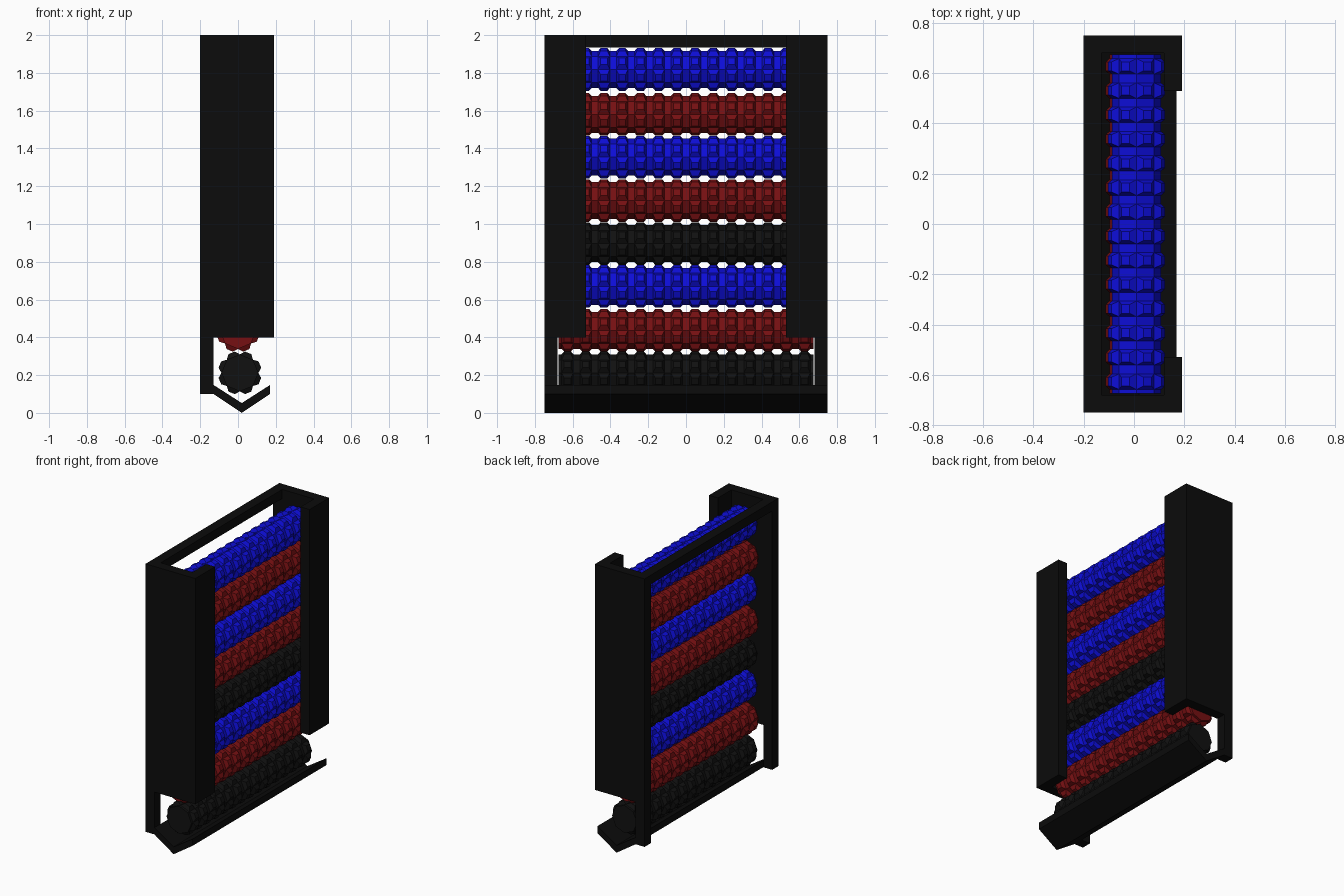
import bpy, bmesh, math
from mathutils import Vector

if "Cube" in bpy.data.objects:
    bpy.data.objects.remove(bpy.data.objects["Cube"])


def material(name, rgb):
    m = bpy.data.materials.new(name)
    m.diffuse_color = (*rgb, 1)
    m.use_nodes = True
    m.node_tree.nodes["Principled BSDF"].inputs["Base Color"].default_value = m.diffuse_color
    return m


FRAME = material("frame black", (0.0035, 0.0035, 0.0035))
BLACK = material("roller black", (0.0055, 0.0055, 0.0055))
BLUE = material("roller blue", (0.004, 0.004, 0.68))
RED = material("roller red", (0.18, 0.005, 0.006))


def finish(bm, name, mat):
    bmesh.ops.recalc_face_normals(bm, faces=bm.faces[:])
    me = bpy.data.meshes.new(name)
    bm.to_mesh(me)
    bm.free()
    me.materials.append(mat)
    ob = bpy.data.objects.new(name, me)
    bpy.context.collection.objects.link(ob)
    return ob


def prism(name, start, direction, mat):
    """Extrude a closed outline of 3D points along a direction."""
    bm = bmesh.new()
    face = bm.faces.new([bm.verts.new(p) for p in start])
    new = bmesh.ops.extrude_face_region(bm, geom=[face])["geom"]
    bmesh.ops.translate(bm, vec=direction,
                        verts=[v for v in new if isinstance(v, bmesh.types.BMVert)])
    # keep the starting cap so the solid is closed
    if not face.is_valid or len(bm.faces) < len(start) + 2:
        bmesh.ops.holes_fill(bm, edges=bm.edges[:])
    return finish(bm, name, mat)


# Side channels (L in plan) with the thin corner posts below them
CHANNEL = [(-0.2, 0.75), (0.19, 0.75), (0.19, 0.53), (0.12, 0.53), (0.12, 0.68), (-0.2, 0.68)]
POST = [(-0.2, 0.75), (-0.13, 0.75), (-0.13, 0.68), (-0.2, 0.68)]
for s, side in ((-1, "front"), (1, "back")):
    prism(side + "_side_channel", [(x, s * y, 0.4) for x, y in CHANNEL], (0, 0, 1.6), FRAME)
    prism(side + "_corner_post", [(x, s * y, 0.1) for x, y in POST], (0, 0, 0.3), FRAME)

# Top rail joining the channels at the rear
prism("top_rail", [(-0.2, -0.68, 1.935), (-0.13, -0.68, 1.935), (-0.13, -0.68, 2), (-0.2, -0.68, 2)],
      (0, 1.36, 0), FRAME)

# V-shaped trough holding the bottom roller
TROUGH = [(-0.13, 0.1), (0.02, 0), (0.17, 0.1), (0.17, 0.148), (0.02, 0.052), (-0.13, 0.148)]
prism("base_trough", [(x, -0.75, z) for x, z in TROUGH], (0, 1.5, 0), FRAME)


# Knobbly foam roller: octagonal core, tapered bump on each facet of every band
def roller(name, x, z, mat, radius=0.098, half=0.675, count=14, pitch=0.0965, band=0.031):
    ys = [-half]
    for i in range(count):
        c = (i - (count - 1) / 2) * pitch
        ys += [c - band, c + band]
    ys.append(half)
    bm = bmesh.new()
    rings = [[bm.verts.new((radius * math.cos(k * math.pi / 4), y, radius * math.sin(k * math.pi / 4)))
              for k in range(8)] for y in ys]
    bumps = []
    for i in range(len(ys) - 1):
        for k in range(8):
            j = (k + 1) % 8
            f = bm.faces.new((rings[i][k], rings[i + 1][k], rings[i + 1][j], rings[i][j]))
            if i % 2:
                bumps.append(f)
    bm.faces.new(rings[0])
    bm.faces.new(rings[-1])
    for f in bmesh.ops.extrude_discrete_faces(bm, faces=bumps)["faces"]:
        c = f.calc_center_median()
        out = Vector((c.x, 0, c.z)).normalized()
        for v in f.verts:
            d = v.co - c
            v.co = c + Vector((d.x * 0.48, d.y * 0.58, d.z * 0.48)) + out * 0.024
    finish(bm, name, mat).location = (x, 0, z)


STACK = [(0.212, BLACK), (0.437, RED), (0.67, BLUE), (0.896, BLACK),
         (1.124, RED), (1.354, BLUE), (1.58, RED), (1.818, BLUE)]
for n, (z, mat) in enumerate(STACK):
    roller(f"foam_roller_{n + 1}", 0.0 if mat == RED else 0.01, z, mat)
